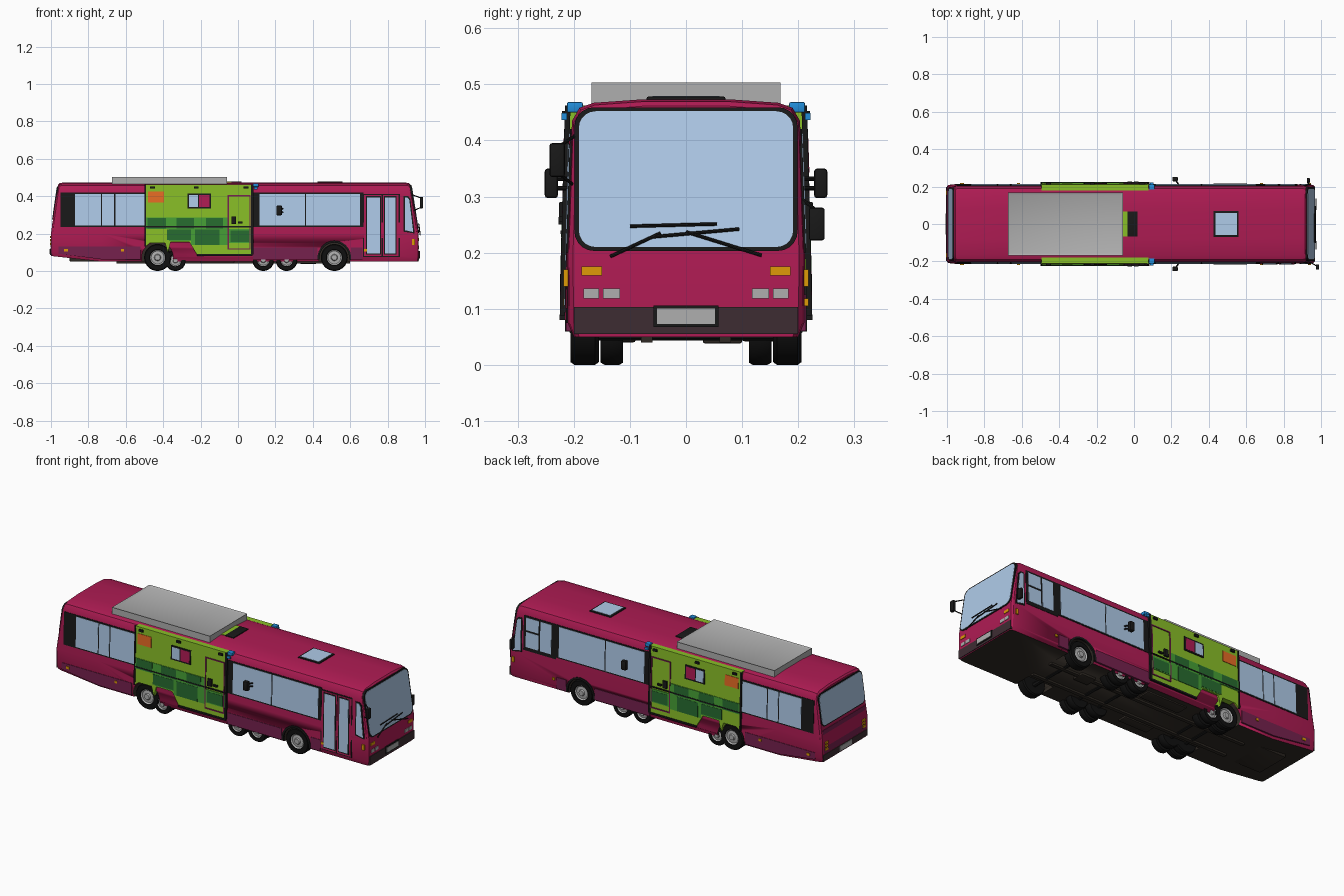
import bpy, bmesh, math
from mathutils import Vector, Matrix

if "Cube" in bpy.data.objects:
    bpy.data.objects.remove(bpy.data.objects["Cube"])

def mat(name, r, g, b):
    m = bpy.data.materials.new(name)
    m.diffuse_color = (r ** 2.2, g ** 2.2, b ** 2.2, 1)
    m.use_nodes = True
    m.node_tree.nodes["Principled BSDF"].inputs["Base Color"].default_value = m.diffuse_color
    return m

RED = mat("magenta", .68, .13, .33)
PURPLE = mat("dark_purple", .46, .15, .31)
BLACK = mat("black", .12, .12, .12)
UNDER = mat("underside", .2, .18, .16)
BUMPER = mat("bumper", .25, .19, .21)
GLASS = mat("glass", .68, .79, .91)
GREEN = mat("lime", .53, .74, .17)
MID = mat("mid_green", .28, .62, .22)
DEEP = mat("deep_green", .17, .42, .2)
ORANGE = mat("orange", .9, .42, .16)
AMBER = mat("amber", .87, .6, .06)
GREY = mat("grey", .68, .68, .68)
BLUE = mat("blue", .15, .55, .85)
TYRE = mat("tyre", .09, .09, .09)

def finish(name, bm, *mats, angle=30):
    bmesh.ops.recalc_face_normals(bm, faces=bm.faces)
    me = bpy.data.meshes.new(name)
    bm.to_mesh(me)
    bm.free()
    for m in mats:
        me.materials.append(m)
    o = bpy.data.objects.new(name, me)
    bpy.context.collection.objects.link(o)
    bpy.ops.object.select_all(action='DESELECT')
    o.select_set(True)
    bpy.context.view_layer.objects.active = o
    bpy.ops.object.shade_smooth_by_angle(angle=math.radians(angle))
    return o

def prism(bm, a, b):
    va, vb = [bm.verts.new(p) for p in a], [bm.verts.new(p) for p in b]
    bm.faces.new(va)
    bm.faces.new(vb[::-1])
    for i in range(len(va)):
        j = (i + 1) % len(va)
        bm.faces.new((va[i], vb[i], vb[j], va[j]))

def side_y(z):
    return .212 - .035 * max(0, z - .2)

def end_x(z, front):
    t = max(0, z - .2)
    return .965 - .155 * t if front else -1 + .14 * t

def R(x0, x1, z0, z1):
    return [(x0, z0), (x1, z0), (x1, z1), (x0, z1)]

def rounded(w, z0, z1, r):
    pts = []
    for k, (cx, cz) in enumerate([(w - r, z1 - r), (r - w, z1 - r), (r - w, z0 + r), (w - r, z0 + r)]):
        for i in range(6):
            a = math.pi / 2 * (k + i / 5)
            pts.append((cx + r * math.cos(a), cz + r * math.sin(a)))
    return pts

def side(name, polys, out, m, sides=(-1, 1), depth=.01):
    bm = bmesh.new()
    for s in sides:
        for p in polys:
            prism(bm, [(x, s * (side_y(z) + out), z) for x, z in p],
                  [(x, s * (side_y(z) + out - depth), z) for x, z in p])
    return finish(name, bm, m)

def end(name, polys, out, m, front=True, depth=.012):
    bm, s = bmesh.new(), 1 if front else -1
    for p in polys:
        prism(bm, [(end_x(z, front) + s * out, y, z) for y, z in p],
              [(end_x(z, front) + s * (out - depth), y, z) for y, z in p])
    return finish(name, bm, m)

def boxes(name, specs, m, bevel=0):
    bm = bmesh.new()
    for x0, x1, y0, y1, z0, z1 in specs:
        M = Matrix.Translation(((x0 + x1) / 2, (y0 + y1) / 2, (z0 + z1) / 2)) @ Matrix.Diagonal((x1 - x0, y1 - y0, z1 - z0, 1))
        bmesh.ops.create_cube(bm, size=1, matrix=M)
    if bevel:
        bmesh.ops.bevel(bm, geom=bm.edges[:], offset=bevel, segments=2, affect='EDGES', profile=.5)
    return finish(name, bm, m)

def rods(name, segs, r, m):
    bm = bmesh.new()
    for p, q in segs:
        p, q = Vector(p), Vector(q)
        M = Matrix.Translation((p + q) / 2) @ (q - p).to_track_quat('Z', 'Y').to_matrix().to_4x4()
        bmesh.ops.create_cone(bm, cap_ends=True, segments=8, radius1=r, radius2=r, depth=(q - p).length, matrix=M)
    return finish(name, bm, m)

def lathe(bm, prof, x, z, s, n=32):
    rings = [[bm.verts.new((x + r * math.cos(2 * math.pi * i / n), s * y, z + r * math.sin(2 * math.pi * i / n)))
              for i in range(n)] for r, y in prof]
    for a, b in zip(rings, rings[1:]):
        for i in range(n):
            bm.faces.new((a[i], a[(i + 1) % n], b[(i + 1) % n], b[i]))
    bm.faces.new(rings[0])
    bm.faces.new(rings[-1])

# Bus body: lofted cross-section with raked ends
half = [(.2, .05), (.211, .075), (.212, .2), (.205, .4), (.203, .435), (.19, .458), (.165, .467), (.08, .473)]
full = half + [(-y, z) for y, z in half[::-1]]
N = len(full)
stations = [(0, .95, .012, 0), (.008, .985, .004, 0), (.03, 1, 0, 0), (-.73, 1, 0, None),
            (.03, 1, 0, 1), (.008, .985, .004, 1), (0, .95, .012, 1)]
bm = bmesh.new()
rings = []
for d, ys, drop, e in stations:
    ring = []
    for y, z in full:
        x = d if e is None else end_x(z, e) + (-d if e else d)
        zz = z - (drop if z > .43 else 0)
        if z < .1:
            zz += .03 * max(0, -.73 - x) / .27
        ring.append(bm.verts.new((x, y * ys, zz)))
    rings.append(ring)
for a, b in zip(rings, rings[1:]):
    for i in range(N):
        f = bm.faces.new((a[i], a[(i + 1) % N], b[(i + 1) % N], b[i]))
        f.material_index = int(i == N - 1)
for r in (rings[0], rings[-1]):
    for i in range(N // 2 - 1):
        bm.faces.new((r[i], r[i + 1], r[N - 2 - i], r[N - 1 - i]))
body = finish("bus_body", bm, RED, UNDER)

# Wheel wells
bm = bmesh.new()
for x in (.515, -.43):
    for s in (-1, 1):
        lathe(bm, [(.084, .105), (.084, .25)], x, .072, s)
for f in bm.faces:
    f.material_index = 1
cut = finish("wheel_well_cutter", bm, RED, UNDER)
cut.hide_render = True
mod = body.modifiers.new("wells", 'BOOLEAN')
mod.object, mod.operation, mod.solver = cut, 'DIFFERENCE', 'EXACT'
bpy.context.view_layer.objects.active = body
bpy.ops.object.modifier_apply(modifier=mod.name)
bpy.data.objects.remove(cut)

# Lower skirts and arch trims
side("lower_skirts", [[(-.96, .13), (-.96, .092), (-.73, .062), (-.52, .062), (-.52, .13)],
                      R(.08, .425, .06, .125), R(.605, .665, .06, .125)], .002, PURPLE)
arc = [math.radians(a) for a in range(-8, 189, 14)]
ring = [(.515 + .09 * math.cos(a), .072 + .09 * math.sin(a)) for a in arc] + \
       [(.515 + .079 * math.cos(a), .072 + .079 * math.sin(a)) for a in arc[::-1]]
side("front_arch_trim", [ring], .004, BLACK)

# Side windows
side("window_surrounds", [R(-.95, -.49, .235, .42), R(.07, .67, .235, .42)], .002, BLACK)
side("side_glass", [R(-.872, -.733, .242, .412), R(-.727, -.662, .242, .412), R(-.656, -.5, .242, .412),
                    R(.115, .358, .242, .412), R(.364, .652, .242, .412)], .0035, GLASS)
quarter = [(.885, .21), (.945, .2), (.922, .385), (.91, .4), (.885, .4)]
side("quarter_window_frame", [quarter], .002, BLACK)
side("quarter_window_glass", [[(.892, .218), (.937, .208), (.916, .38), (.906, .392), (.892, .392)]], .0035, GLASS)
side("driver_window_frame", [R(.67, .875, .225, .42)], .002, BLACK, (1,))
side("driver_window_glass", [R(.7, .77, .245, .41), R(.78, .86, .245, .33), R(.78, .86, .34, .41)], .0035, GLASS, (1,))

# Entrance door with two leaves
side("door_frame", [R(.668, .865, .075, .412)], .002, BLACK, (-1,))
side("door_leaves", [R(.674, .768, .08, .406), R(.774, .859, .08, .406)], .0035, RED, (-1,))
side("door_glass_frames", [R(.685, .764, .088, .4), R(.78, .848, .088, .4)], .0045, BLACK, (-1,))
side("door_glass", [R(.691, .758, .094, .394), R(.786, .842, .094, .394)], .0055, GLASS, (-1,))

# Side marker lamps
side("side_markers", [R(-.93, -.91, .105, .118), R(-.625, -.61, .105, .118),
                      R(.675, .69, .105, .118), R(.93, .945, .14, .17)], .006, AMBER)

# Green box section on both sides
panel = [(-.495, .462), (-.495, .13), (-.47, .15), (-.39, .15), (-.375, .098), (-.36, .155),
         (-.26, .155), (-.22, .088), (.078, .088), (.078, .462)]
side("green_side_panel", [panel], .009, GREEN, depth=.032)
side("mid_green_blocks", [R(-.493, -.05, .225, .285), R(-.25, -.05, .14, .225), R(-.37, -.25, .16, .225),
                          R(-.05, .076, .15, .225)], .0105, MID)
side("deep_green_blocks", [R(-.485, -.385, .228, .283), R(-.33, -.235, .228, .283), R(-.17, -.08, .228, .283),
                           R(-.38, -.25, .165, .222), R(-.23, -.1, .14, .222), R(-.04, .06, .155, .215)], .0115, DEEP)
side("orange_square", [R(-.48, -.395, .365, .425)], .011, ORANGE)
side("panel_window_frame", [R(-.27, -.145, .335, .415)], .012, BLACK)
side("panel_window_glass", [R(-.262, -.215, .343, .407)], .013, GLASS)
side("panel_window_shade", [R(-.209, -.153, .343, .407)], .013, RED)
side("panel_door_outline", [R(-.055, -.049, .115, .405), R(.062, .068, .115, .405),
                            R(-.049, .062, .399, .405), R(-.049, .062, .115, .121)], .0125, PURPLE)
side("panel_trim_rails", [R(-.495, .078, .233, .239), R(-.22, .078, .08, .09), R(.07, .082, .088, .462),
                          R(-.5, -.492, .13, .462)], .013, BLACK)
side("panel_handles", [R(-.035, -.01, .25, .29), R(.0, .025, .255, .265)], .017, BLACK)
side("panel_top_lamps", [R(-.47, -.445, .44, .452), R(-.235, -.21, .44, .452), R(.03, .055, .44, .452)], .018, BLACK)
boxes("blue_beacons", [(.08, .11, s * .198 - .014, s * .198 + .014, .45, .468) for s in (-1, 1)], BLUE, .002)
boxes("beacon_lamps", [(.085, .105, s * .217 - .005, s * .217 + .005, .436, .449) for s in (-1, 1)], BLUE)

# Front face
end("windscreen_frame", [rounded(.199, .203, .459, .035)], .003, BLACK)
end("windscreen", [rounded(.191, .21, .452, .03)], .0045, GLASS)
end("front_bumper", [R(-.2, .2, .055, .103)], .004, BUMPER)
end("front_plate_frame", [R(-.058, .058, .067, .106)], .007, BLACK)
end("front_plate", [R(-.052, .052, .073, .1)], .009, GREY)
both = lambda a, b, c, d: [R(a, b, c, d), R(-b, -a, c, d)]
end("turn_lamps", both(.15, .186, .159, .175), .003, AMBER)
end("headlamps", both(.118, .148, .118, .136) + both(.155, .183, .118, .136), .003, GREY)
W = lambda y, z: (end_x(z, True) + .009, y, z)
rods("wipers", [(W(-.135, .193), W(-.045, .235)), (W(-.1, .247), W(.055, .251)),
                (W(.135, .195), W(.0, .237)), (W(-.06, .228), W(.095, .242))], .003, BLACK)

# Rear face
end("rear_window_frame", [rounded(.196, .272, .452, .03)], .003, BLACK, False)
end("rear_window", [rounded(.19, .278, .446, .026)], .0045, GLASS, False)
end("rear_lower_panel", [R(-.19, .19, .125, .255)], .002, PURPLE, False)
end("rear_bumper", [R(-.197, .197, .085, .12)], .004, BUMPER, False)
end("rear_plate", [R(-.055, .055, .09, .117)], .007, GREY, False)
end("rear_lamps", both(.155, .18, .14, .152) + both(.155, .18, .158, .17) + both(.155, .18, .176, .188), .005, AMBER, False)

# Roof unit with recessed top, hatches
bm = bmesh.new()
bmesh.ops.create_cube(bm, size=1, matrix=Matrix.Translation((-.367, 0, .481)) @ Matrix.Diagonal((.615, .336, .044, 1)))
bm.faces.ensure_lookup_table()
top = max(bm.faces, key=lambda f: f.calc_center_median().z)
bmesh.ops.inset_region(bm, faces=[top], thickness=.016)
bmesh.ops.translate(bm, verts=top.verts, vec=(0, 0, -.006))
finish("roof_unit", bm, GREY)
boxes("front_hatch_frame", [(.425, .56, -.07, .07, .465, .478)], BLACK, .003)
boxes("front_hatch_glass", [(.435, .55, -.06, .06, .47, .4795)], GLASS)
boxes("rear_hatch", [(-.035, .02, -.068, .068, .465, .478)], BLACK, .003)
boxes("rear_hatch_edge", [(-.058, -.03, -.066, .066, .465, .477)], GREEN)

# Mirrors and arms
boxes("bus_mirrors", [(.972, .99, -.243, -.216, .335, .395), (.925, .94, .219, .247, .222, .28)], BLACK, .004)
rods("mirror_arms", [((.925, -.195, .41), (.978, -.225, .39)), ((.935, -.2, .32), (.978, -.225, .34)),
                     ((.93, .2, .3), (.933, .233, .275))], .003, BLACK)
boxes("box_mirrors", [(.205, .235, s * .24 - .012, s * .24 + .012, .297, .35) for s in (-1, 1)], BLACK, .006)
rods("box_mirror_arms", [((.245, s * .2, z), (.22, s * .24, z)) for s in (-1, 1) for z in (.315, .332)], .004, BLACK)

# Wheels: tyres and hubs
tyres, hubs = bmesh.new(), bmesh.new()
def tyre(x, z, r, y0, y1, s):
    lathe(tyres, [(r * .55, y0), (r * .93, y0), (r, y0 + .007), (r, y1 - .007), (r * .93, y1), (r * .6, y1), (r * .55, y1 - .01)], x, z, s)
    lathe(hubs, [(r * .56, y1 - .011), (r * .56, y1 - .003), (r * .48, y1 - .008), (r * .25, y1 - .006), (r * .2, y1 + .002)], x, z, s, 24)
for s in (-1, 1):
    tyre(.515, .072, .072, .155, .206, s)
    for x, z, r in ((-.43, .072, .072), (-.335, .056, .056), (.135, .058, .058), (.26, .058, .058)):
        tyre(x, z, r, .168, .204, s)
        tyre(x, z, r, .112, .152, s)
finish("tyres", tyres, TYRE)
finish("hubs", hubs, GREY)

# Chassis: axles, rails and tanks
rods("axles", [((x, -.16, .055), (x, .16, .055)) for x in (.515, -.43, -.335, .135, .26)], .012, BLACK)
boxes("chassis_rails", [(-.65, .6, s * .07 - .01, s * .07 + .01, .04, .06) for s in (-1, 1)], UNDER)
boxes("underfloor_units", [(-.9, -.68, -.1, .1, .05, .075), (-.2, -.02, -.145, -.09, .04, .06), (.33, .42, .03, .1, .038, .06),
                           (-.2, .05, .1, .17, .042, .06)], UNDER, .004)
